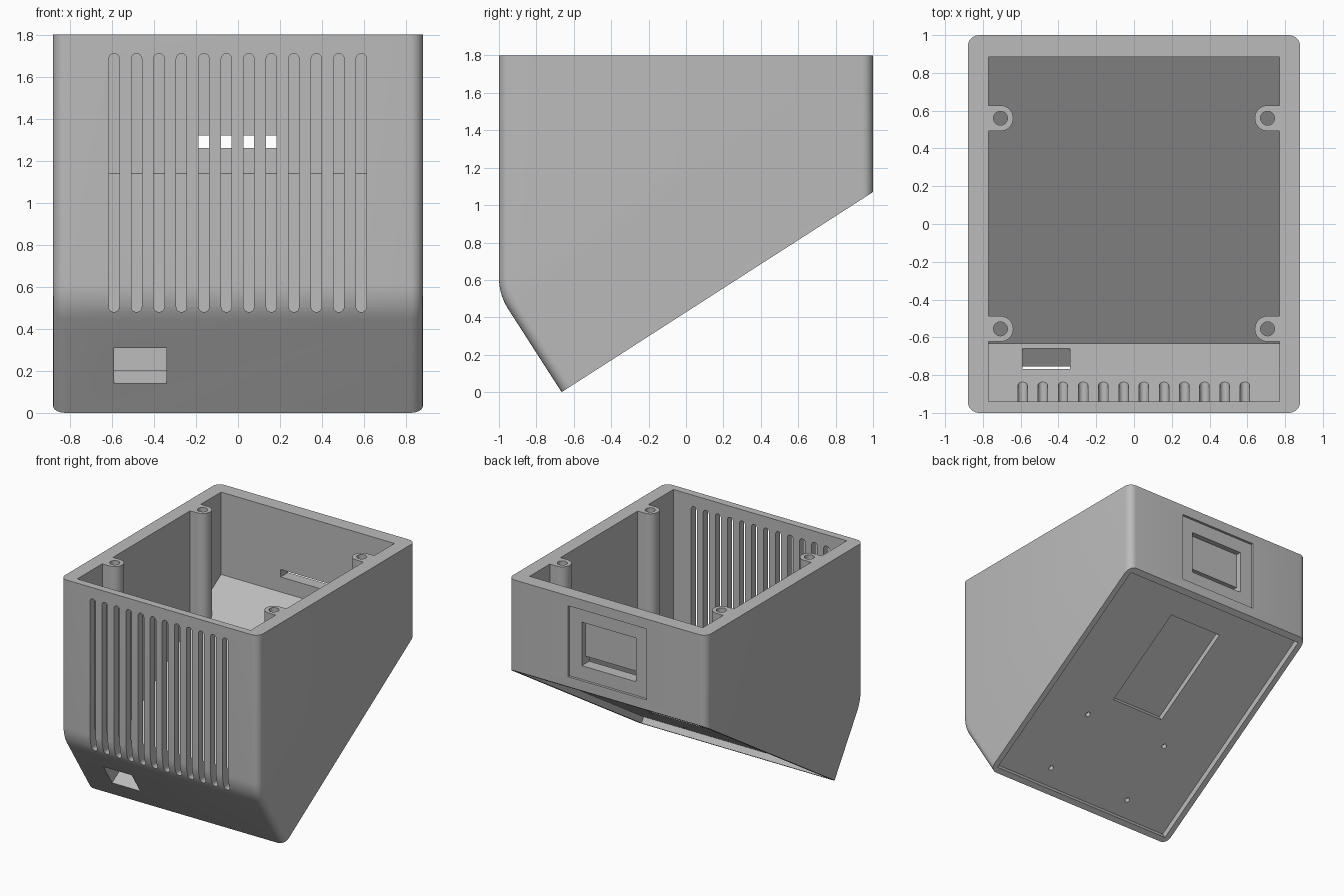
import bpy, bmesh, math
from mathutils import Vector, Matrix

cube = bpy.data.objects.get("Cube")
if cube:
    bpy.data.objects.remove(cube, do_unlink=True)

HALF_W, TOP, TIP_Y = 0.88, 1.8, -0.665
TILT = math.atan2(1.07, 1.0 - TIP_Y)
C, S = math.cos(TILT), math.sin(TILT)

plastic = bpy.data.materials.new("grey plastic")
plastic.use_nodes = True
GREY = (0.5, 0.5, 0.5, 1)
plastic.diffuse_color = GREY
plastic.node_tree.nodes["Principled BSDF"].inputs["Base Color"].default_value = GREY


def tilted(v, s):
    """Point (y, z) measured along the tilted base (v) and up from it (s)."""
    return (TIP_Y + v * C - s * S, v * S + s * C)


def tilted_rect(v0, v1, s0, s1):
    return [tilted(v0, s0), tilted(v1, s0), tilted(v1, s1), tilted(v0, s1)]


def rect(a0, a1, b0, b1):
    return [(a0, b0), (a1, b0), (a1, b1), (a0, b1)]


def extrude(name, points, offset):
    """Solid from a flat outline swept along an offset."""
    bm = bmesh.new()
    face = bm.faces.new([bm.verts.new(p) for p in points])
    new = bmesh.ops.extrude_face_region(bm, geom=[face])["geom"]
    bmesh.ops.translate(bm, vec=offset, verts=[g for g in new if isinstance(g, bmesh.types.BMVert)])
    bmesh.ops.recalc_face_normals(bm, faces=bm.faces)
    mesh = bpy.data.meshes.new(name)
    bm.to_mesh(mesh)
    bm.free()
    mesh.materials.append(plastic)
    obj = bpy.data.objects.new(name, mesh)
    bpy.context.collection.objects.link(obj)
    return obj


def prism_x(name, x0, x1, yz):
    return extrude(name, [(x0, y, z) for y, z in yz], (x1 - x0, 0, 0))


def cylinder(name, base, axis, radius, length):
    rot = Vector(axis).to_track_quat('Z', 'Y').to_matrix()
    ring = [2 * math.pi * i / 32 for i in range(32)]
    pts = [Vector(base) + rot @ Vector((radius * math.cos(a), radius * math.sin(a), 0)) for a in ring]
    return extrude(name, pts, Vector(axis) * length)


def boolean(target, tool, operation='DIFFERENCE'):
    mod = target.modifiers.new("cut", 'BOOLEAN')
    mod.object, mod.operation, mod.solver = tool, operation, 'EXACT'
    bpy.context.view_layer.objects.active = target
    bpy.ops.object.modifier_apply(modifier=mod.name)
    bpy.data.objects.remove(tool, do_unlink=True)


# Outer shell: side profile with a filleted lower front
R = 0.31
bend_z = (-TIP_Y + -1 + 0) / -math.tan(TILT) + R * math.tan(TILT / 2)
arc = [(-1 + R - R * math.cos(a), bend_z - R * math.sin(a)) for a in [TILT * i / 8 for i in range(9)]]
profile = [(1, TOP), (-1, TOP)] + arc + [(TIP_Y, 0), (1, 1.07)]
body = prism_x("enclosure_body", -HALF_W, HALF_W, profile)

# Round the side edges of the front, lower front and back
bm = bmesh.new()
bm.from_mesh(body.data)


def rounded(e):
    a, b = (v.co for v in e.verts)
    if abs(a.x - b.x) > 0.01:
        return False
    back = min(a.y, b.y) > 0.99
    front = max(a.y, b.y) < TIP_Y + 0.01
    return back or front


bmesh.ops.bevel(bm, geom=[e for e in bm.edges if rounded(e)], offset=0.06,
                offset_type='OFFSET', segments=6, profile=0.5, affect='EDGES')
bm.to_mesh(body.data)
bm.free()

# Open cavity, leaving four screw posts against the side walls
inner = tilted(0.115, 0.12)
floor_back = inner[1] + (0.885 - inner[0]) * math.tan(TILT)
wall_foot = inner[1] + (inner[0] + 0.94) / math.tan(TILT)
cavity = prism_x("cavity", -0.77, 0.77, [(0.885, 2), (-0.94, 2), (-0.94, wall_foot), inner, (0.885, floor_back)])
for side in (-1, 1):
    for y in (-0.555, 0.56):
        x = side * 0.707
        post = cylinder("post", (x, y, -0.1), (0, 0, 1), 0.068, 2.3)
        web = prism_x("web", *sorted((x, side * 0.9)), rect(y - 0.068, y + 0.068, -0.1, 2.2))
        boolean(post, web, 'UNION')
        boolean(post, cylinder("bore", (x, y, -0.2), (0, 0, 1), 0.037, 2.6))
        boolean(cavity, post)
boolean(body, cavity)

# Vent slots through the front wall
for i in range(12):
    x, r = -0.59 + 0.107 * i, 0.025
    lower = [math.pi + math.pi * k / 12 for k in range(13)]
    outline = [(x + r * math.cos(a), -1.1, 0.505 + r * math.sin(a)) for a in lower]
    outline += [(x - r * math.cos(a), -1.1, 1.685 - r * math.sin(a)) for a in lower]
    boolean(body, extrude("vent", outline, (0, 0.3, 0)))

# Cable window in the sloping lower front
boolean(body, prism_x("cable_window", -0.59, -0.34, tilted_rect(-0.1, 0.2, 0.166, 0.368)))

# Back panel: shallow frame, socket pocket and slot into the cavity
for half, z0, z1, depth in ((0.35, 1.15, 1.72, 0.02), (0.24, 1.26, 1.61, 0.065), (0.24, 1.26, 1.32, 0.2)):
    boolean(body, prism_x("socket", -half, half, rect(1 - depth, 1.1, z0, z1)))

# Underside: lid recess, pocket and four screw holes
boolean(body, prism_x("lid_recess", -0.835, 0.835, tilted_rect(0.045, 1.93, -0.1, 0.05)))
boolean(body, prism_x("base_pocket", -0.22, 0.26, tilted_rect(0.9, 1.72, -0.1, 0.095)))
for x in (-0.38, 0.38):
    for v in (0.19, 0.71):
        y, z = tilted(v, 0)
        boolean(body, cylinder("base_hole", (x, y, z), (0, -S, C), 0.019, 0.09))

# Smooth the rounded parts, keep the edges sharp
bpy.ops.object.select_all(action='DESELECT')
body.select_set(True)
bpy.context.view_layer.objects.active = body
bpy.ops.object.shade_smooth_by_angle(angle=math.radians(30))
